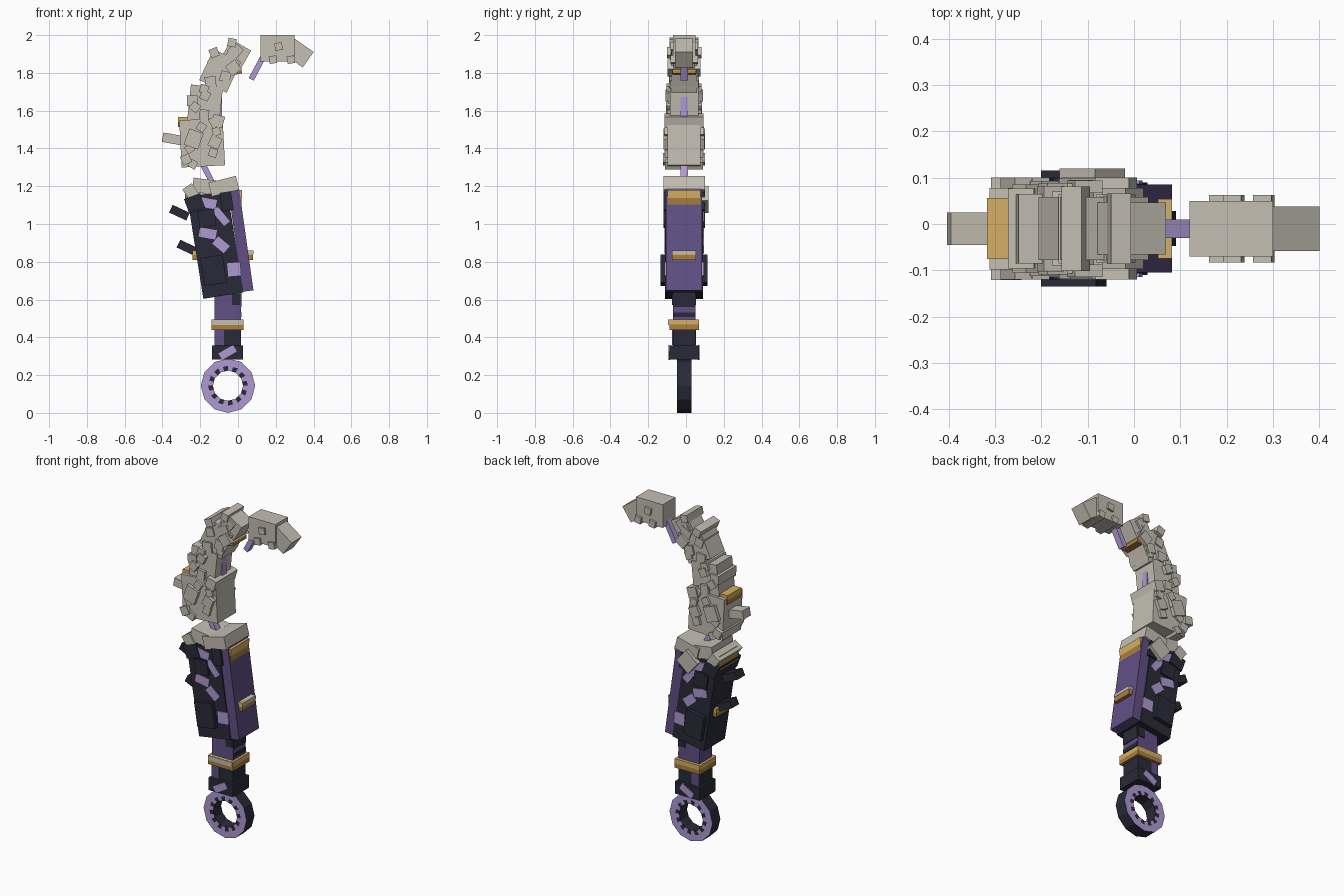
import bpy, bmesh, random
from math import cos, pi, radians
from mathutils import Matrix, Vector

random.seed(4)
cube = bpy.data.objects.get("Cube")
if cube:
    bpy.data.objects.remove(cube)

MIDDLE = -.01  # depth of the centre plane


def material(name, *linear):
    mat = bpy.data.materials.new(name)
    mat.use_nodes = True
    mat.diffuse_color = (*linear, 1)
    mat.node_tree.nodes["Principled BSDF"].inputs["Base Color"].default_value = (*linear, 1)
    return mat


bone = material("bone grey", .55, .52, .45)
purple = material("deep purple", .12, .08, .23)
lilac = material("lilac", .43, .32, .65)
dark = material("near black", .023, .023, .04)
gold = material("gold", .67, .43, .13)
bronze = material("dark gold", .4, .21, .05)


def finish(name, bm, *mats):
    bmesh.ops.recalc_face_normals(bm, faces=bm.faces)
    mesh = bpy.data.meshes.new(name)
    bm.to_mesh(mesh)
    bm.free()
    for mat in mats:
        mesh.materials.append(mat)
    bpy.context.collection.objects.link(bpy.data.objects.new(name, mesh))


def block(name, mat, x, z, width, height, half_depth, tilt=0, y=MIDDLE):
    """Box turned by tilt degrees as seen from the front."""
    bm = bmesh.new()
    scale = Matrix.Diagonal((width, half_depth * 2, height, 1))
    turn = Matrix.Rotation(radians(-tilt), 4, "Y")
    place = Matrix.Translation((x, y, z))
    bmesh.ops.create_cube(bm, size=1, matrix=place @ turn @ scale)
    finish(name, bm, mat)


def turned(x, z, across, along, tilt):
    """Point at an offset measured along a tilted block's own axes."""
    offset = Matrix.Rotation(radians(tilt), 2) @ Vector((across, along))
    return x + offset.x, z + offset.y


def band(name, x, z, width, height, half_depth, tilt=0):
    """Metal band with a bright upper half and a darker lower half."""
    for part, side, mat in (("upper", 1, gold), ("lower", -1, bronze)):
        px, pz = turned(x, z, 0, side * height / 4, tilt)
        block(f"{name}_{part}", mat, px, pz, width, height / 2, half_depth, tilt)


def patch(name, mat, x, z, width, height, surface, tilt=0):
    """Thin painted plate on both the front and the back of a part."""
    for part, side in (("front", -1), ("back", 1)):
        block(f"{name}_{part}", mat, x, z, width, height, .004, tilt, MIDDLE + side * surface)


def finger_ring(x, z, inner, outer, half_depth, sides):
    """Faceted ring with lilac faces, dark rims and dark spots round the hole."""
    bm = bmesh.new()
    count = sides * 2
    spot_edge = inner + (outer - inner) * .4
    front, back = MIDDLE - half_depth, MIDDLE + half_depth
    section = [(r, front) for r in (inner, spot_edge, outer)]
    section += [(r, back) for r in (outer, spot_edge, inner)]
    loops = []
    for radius, y in section:
        loop = []
        for i in range(count):
            reach = radius * (cos(pi / sides) if i % 2 else 1)
            px, pz = turned(x, z, reach, 0, 360 * i / count)
            loop.append(bm.verts.new((px, y, pz)))
        loops.append(loop)
    for k, loop in enumerate(loops):
        following = loops[(k + 1) % len(loops)]
        for i in range(count):
            j = (i + 1) % count
            face = bm.faces.new((loop[i], loop[j], following[j], following[i]))
            rim = k in (2, 5)
            spot = k in (0, 4) and i % 2 == 0
            face.material_index = int(rim or spot)
    finish("finger_ring", bm, lilac, dark)


finger_ring(x=-.053, z=.144, inner=.08, outer=.144, half_depth=.038, sides=12)

# Grip, with camouflage on its faces
GRIP = -.055
block("grip_cap", dark, GRIP, .32, width=.165, height=.075, half_depth=.078)
patch("grip_cap_patch", lilac, GRIP, .32, width=.09, height=.04, surface=.078, tilt=30)
block("lower_grip", dark, GRIP, .4, width=.14, height=.1, half_depth=.06)
patch("lower_grip_patch", purple, -.1, .4, width=.05, height=.08, surface=.06)
block("upper_grip", purple, GRIP, .55, width=.14, height=.2, half_depth=.06)
patch("upper_grip_patch", dark, -.01, .6, width=.045, height=.06, surface=.06)
for height, z in ((.08, .6), (.025, .52)):
    block("grip_side_stripe", dark, .015, z, width=.008, height=height, half_depth=.06)
band("grip_band", GRIP, .467, width=.168, height=.055, half_depth=.078)
block("grip_band_highlight", bone, GRIP, .48, width=.16, height=.028, half_depth=.004, y=-.09)

# Guard: dark camouflaged body with a purple spine along the inner edge
LEAN = 9
block("guard_body", dark, -.12, .89, width=.215, height=.545, half_depth=.1, tilt=LEAN)
block("guard_spine", purple, .015, .915, width=.058, height=.545, half_depth=.095, tilt=LEAN - 1)
for x, z, width, height, tilt in (
        (-.16, 1.11, .09, .05, -10),
        (-.09, 1.04, .1, .04, -50),
        (-.16, .95, .09, .05, -10),
        (-.09, .89, .08, .05, -40),
        (-.02, .76, .07, .07, 5)):
    patch("guard_patch", lilac, x, z, width, height, surface=.1, tilt=tilt)
block("guard_lower_plate", dark, -.13, .755, width=.12, height=.15, half_depth=.125, tilt=LEAN)
block("guard_upper_plate", dark, -.165, 1.03, width=.09, height=.09, half_depth=.11, tilt=LEAN)
block("guard_corner_plate", dark, -.23, 1.11, width=.09, height=.08, half_depth=.11, tilt=20)
block("guard_edge_plate", dark, -.06, 1.12, width=.06, height=.1, half_depth=.11, tilt=LEAN)
for x, z in ((-.31, 1.06), (-.27, .875)):
    block("guard_fin", dark, x, z, width=.1, height=.045, half_depth=.035, tilt=-25)
band("guard_upper_band", -.13, 1.145, width=.3, height=.085, half_depth=.088, tilt=-3)
band("guard_lower_band", -.08, .835, width=.32, height=.05, half_depth=.063)
block("guard_band_highlight", bone, .05, .85, width=.065, height=.02, half_depth=.064)

# Broken collar where the blade leaves the guard
block("collar_inner_shard", bone, -.075, 1.2, width=.15, height=.075, half_depth=.11, tilt=14)
block("collar_middle_shard", bone, -.18, 1.2, width=.12, height=.075, half_depth=.1, tilt=-8)
block("collar_outer_shard", bone, -.25, 1.17, width=.06, height=.07, half_depth=.11, tilt=35)
block("collar_core", bone, -.13, 1.17, width=.22, height=.06, half_depth=.09, tilt=3)
block("collar_back_shard", bone, -.09, 1.13, width=.1, height=.1, half_depth=.02, tilt=40, y=.1)

# Blade segments, each scattered with small chips that pass through it
for part, x, z, width, height, half_depth, tilt, chips in (
        ("base", -.19, 1.43, .23, .25, .088, 3, 9),
        ("middle", -.175, 1.63, .17, .2, .075, -6, 6),
        ("upper", -.095, 1.81, .16, .18, .068, -25, 6),
        ("shoulder", -.01, 1.9, .12, .11, .056, -30, 4)):
    block(f"blade_{part}", bone, x, z, width, height, half_depth, tilt)
    for chip in range(chips):
        across = width * random.uniform(-.45, .45)
        along = height * ((chip + .5) / chips - .5)
        px, pz = turned(x, z, across, along, tilt)
        size = random.uniform(.04, .065)
        block(f"{part}_chip", bone, px, pz, size, size,
              half_depth + random.uniform(.006, .024), random.uniform(-40, 40))
block("blade_large_chip", bone, -.235, 1.45, width=.08, height=.09, half_depth=.11, tilt=-20)
block("blade_fin", bone, -.345, 1.45, width=.11, height=.05, half_depth=.035, tilt=-10)
band("blade_base_band", -.2, 1.54, width=.235, height=.055, half_depth=.066)
band("blade_upper_band", -.07, 1.8, width=.18, height=.032, half_depth=.062, tilt=8)

# Detached hooked tip
block("tip_root", bone, .21, 1.93, width=.18, height=.14, half_depth=.06)
block("tip_point", bone, .314, 1.91, width=.14, height=.1, half_depth=.048, tilt=-35)
for x, z in ((.215, 1.94), (.185, 1.87), (.28, 1.87)):
    block("tip_chip", bone, x, z, width=.04, height=.04, half_depth=.073, tilt=10)

# Inner core showing through the gaps
for x, z, length, tilt in ((-.16, 1.265, .13, 27), (-.1, 1.63, .2, 0), (.112, 1.845, .18, -28)):
    block("core_rod", lilac, x, z, width=.03, height=length, half_depth=.02, tilt=tilt)
